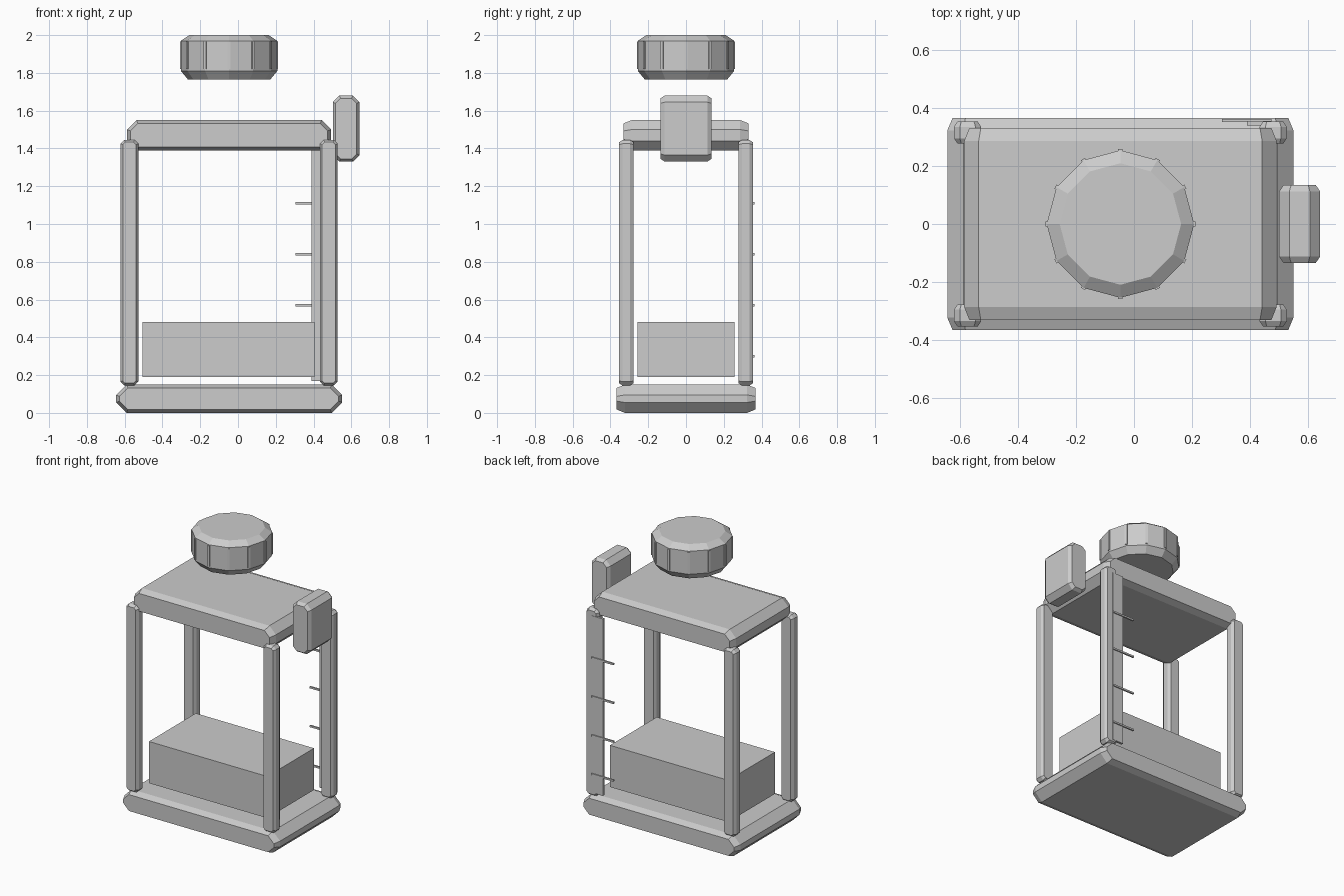
import bpy, bmesh, math

if "Cube" in bpy.data.objects:
    bpy.data.objects.remove(bpy.data.objects["Cube"])

GREY = bpy.data.materials.new("plain_grey")
GREY.diffuse_color = (0.604, 0.604, 0.604, 1)
GREY.use_nodes = True
GREY.node_tree.nodes["Principled BSDF"].inputs["Base Color"].default_value = GREY.diffuse_color
CX = -0.047  # centre line of the body


def finish(name, bm):
    bmesh.ops.recalc_face_normals(bm, faces=bm.faces)
    me = bpy.data.meshes.new(name)
    bm.to_mesh(me)
    bm.free()
    me.materials.append(GREY)
    ob = bpy.data.objects.new(name, me)
    bpy.context.collection.objects.link(ob)
    return ob


def loft(name, rings):
    """Skin a list of equal-length point rings and cap both ends."""
    bm = bmesh.new()
    vs = [[bm.verts.new(p) for p in r] for r in rings]
    n = len(vs[0])
    for a, b in zip(vs, vs[1:]):
        for i in range(n):
            j = (i + 1) % n
            bm.faces.new((a[i], a[j], b[j], b[i]))
    bm.faces.new(vs[0])
    bm.faces.new(vs[-1])
    return finish(name, bm)


def octagon(cx, cz, hx, hz, c, y):
    """Rectangle with cut corners in the XZ plane."""
    pts = [(hx, hz - c), (hx - c, hz), (c - hx, hz), (-hx, hz - c),
           (-hx, c - hz), (c - hx, -hz), (hx - c, -hz), (hx, c - hz)]
    return [(cx + px, y, cz + pz) for px, pz in pts]


def slab(name, x, y, z, corner, depth, inset):
    """Cut-corner profile extruded along y with bevelled ends; x, y, z are (min, max)."""
    cx, cz = sum(x) / 2, sum(z) / 2
    hx, hz = (x[1] - x[0]) / 2, (z[1] - z[0]) / 2
    big = (cx, cz, hx, hz, corner)
    small = (cx, cz, hx - inset, hz - inset, corner - 0.586 * inset)
    return loft(name, [octagon(*small, y[0]), octagon(*big, y[0] + depth),
                       octagon(*big, y[1] - depth), octagon(*small, y[1])])


def box(name, x, y, z):
    return loft(name, [[(x[0], y[0], h), (x[1], y[0], h), (x[1], y[1], h), (x[0], y[1], h)] for h in z])


# Base and top plates
slab("base_plate", (CX - 0.598, CX + 0.598), (-0.367, 0.367), (0.0, 0.15), 0.055, 0.043, 0.018)
slab("top_plate", (CX - 0.54, CX + 0.54), (-0.332, 0.332), (1.39, 1.55), 0.05, 0.045, 0.018)

# Four corner posts
for sx, side in ((-1, "left"), (1, "right")):
    for sy, end in ((-1, "front"), (1, "back")):
        px, py = CX + sx * 0.528, sy * 0.316
        slab(f"{end}_{side}_post", (px - 0.047, px + 0.047), (py - 0.038, py + 0.038),
             (0.145, 1.445), 0.02, 0.018, 0.012)

# Contents block
box("contents", (-0.505, 0.405), (-0.257, 0.257), (0.19, 0.48))

# Gauge strip and its marks on the back right post
box("gauge_strip", (0.39, 0.475), (0.34, 0.356), (0.17, 1.40))
for i in range(4):
    h = 0.30 + 0.27 * i
    box(f"gauge_mark_{i + 1}", (0.305, 0.475), (0.352, 0.363), (h - 0.006, h + 0.006))

# Side block
slab("side_block", (0.502, 0.643), (-0.135, 0.135), (1.33, 1.68), 0.035, 0.022, 0.015)

# Twelve-sided cap
profile = [(0.218, 1.765), (0.255, 1.81), (0.255, 1.97), (0.21, 2.0)]
angles = [math.tau * i / 12 for i in range(12)]
loft("cap", [[(CX + r * math.cos(a), r * math.sin(a), z) for a in angles] for r, z in profile])

# Grip ribs on the cap corners
for i, a in enumerate(angles):
    rib = box(f"cap_rib_{i + 1}", (0.243, 0.259), (-0.008, 0.008), (1.82, 1.965))
    rib.location.x = CX
    rib.rotation_euler.z = a
